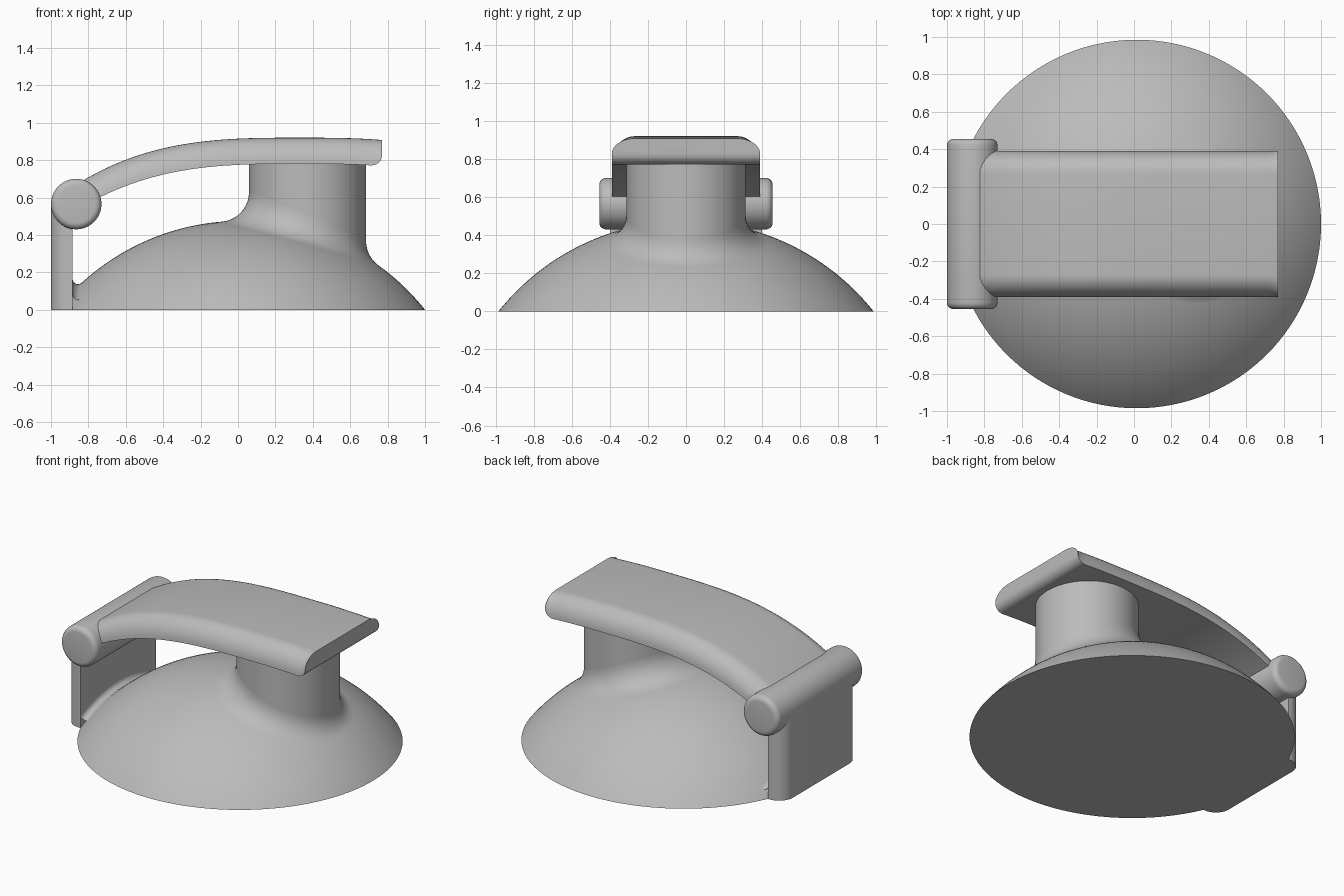
import bpy, bmesh, math
from mathutils import Vector, Matrix

if "Cube" in bpy.data.objects:
    bpy.data.objects.remove(bpy.data.objects["Cube"], do_unlink=True)

grey = bpy.data.materials.new("plain grey")
grey.use_nodes = True
grey.diffuse_color = (0.5, 0.5, 0.5, 1)
grey.node_tree.nodes["Principled BSDF"].inputs["Base Color"].default_value = (0.5, 0.5, 0.5, 1)

# Main sizes
DOME_X, DOME_R, DOME_H = 0.015, 0.985, 0.475
SPHERE_R = (DOME_R ** 2 + DOME_H ** 2) / (2 * DOME_H)
SPHERE_C = Vector((DOME_X, 0, DOME_H - SPHERE_R))
NECK_X, NECK_R = 0.372, 0.313
HINGE_X, HINGE_Z, HINGE_R = -0.865, 0.565, 0.135
PLATE_IN, PLATE_W = -0.885, 0.4


def finish(name, bm, closed=True, angle=35):
    if closed:
        bmesh.ops.recalc_face_normals(bm, faces=bm.faces)
    mesh = bpy.data.meshes.new(name)
    bm.to_mesh(mesh)
    bm.free()
    ob = bpy.data.objects.new(name, mesh)
    bpy.context.collection.objects.link(ob)
    mesh.materials.append(grey)
    bpy.ops.object.select_all(action='DESELECT')
    ob.select_set(True)
    bpy.context.view_layer.objects.active = ob
    bpy.ops.object.shade_smooth_by_angle(angle=math.radians(angle))
    return ob


def loft(rows, caps=False, ring=False):
    """Skin a list of point rows; ring joins the points within each row."""
    bm = bmesh.new()
    grid = [[bm.verts.new(p) for p in row] for row in rows]
    n = len(grid[0])
    for a, b in zip(grid, grid[1:]):
        for j in range(n if ring else n - 1):
            k = (j + 1) % n
            bm.faces.new((a[j], a[k], b[k], b[j]))
    if caps:
        bm.faces.new(grid[0])
        bm.faces.new(grid[-1])
    return bm


def fillet_row(wall, normal, rho, steps=10):
    """Rolling-ball arc from an upright wall down onto the dome."""
    ball = wall + normal * rho
    flat = ball.xy - SPHERE_C.xy
    ball.z = SPHERE_C.z + math.sqrt((SPHERE_R + rho) ** 2 - flat.length_squared)
    start, end = -normal, (SPHERE_C - ball).normalized()
    return [ball + rho * start.slerp(end, t / steps) for t in range(steps + 1)]


# Dome: spherical cap with a flat base
rows = []
half = math.asin(DOME_R / SPHERE_R)
for i in range(1, 33):
    a = half * i / 32
    r, z = SPHERE_R * math.sin(a), SPHERE_C.z + SPHERE_R * math.cos(a)
    rows.append([(DOME_X + r * math.cos(t), r * math.sin(t), max(z, 0))
                 for t in (math.tau * j / 128 for j in range(128))])
finish("dome", loft(rows, caps=True, ring=True))

# Neck with its blend into the dome
bm = bmesh.new()
bmesh.ops.create_cone(bm, cap_ends=True, segments=96, radius1=NECK_R, radius2=NECK_R,
                      depth=0.55, matrix=Matrix.Translation((NECK_X, 0, 0.525)))
finish("neck", bm)
rows = []
for i in range(97):
    t = math.tau * i / 96
    d = Vector((math.cos(t), math.sin(t), 0))
    rows.append(fillet_row(Vector((NECK_X, 0, 0)) + d * NECK_R, d, 0.16))
finish("neck_blend", loft(rows), closed=False)

# Lever: flat underside, rounded upper edges, drooping toward the hinge
HALF_W, EDGE, THICK, X_END, TIP_R = 0.39, 0.12, 0.14, 0.77, 0.06
xs = [-0.88 + (X_END - TIP_R + 0.88) * i / 40 for i in range(41)]
xs += [X_END - TIP_R + TIP_R * math.sin(math.radians(a)) for a in range(15, 91, 15)]
rows = []
for x in xs:
    top = 0.92 - 0.147 * abs(x - 0.33) ** 3
    over = max(0, x - X_END + TIP_R)
    lift = TIP_R - math.sqrt(max(0, TIP_R ** 2 - over ** 2))
    low = top - THICK + lift
    arc = [(HALF_W - EDGE + EDGE * math.cos(a), low + (top - low) * math.sin(a))
           for a in (math.pi / 2 * k / 10 for k in range(11))]
    rows.append([(x, y, z) for y, z in arc] + [(x, -y, z) for y, z in reversed(arc)])
finish("lever", loft(rows, caps=True, ring=True))

# Hinge roller with rounded ends
bm = bmesh.new()
bmesh.ops.create_cone(bm, cap_ends=True, segments=64, radius1=HINGE_R, radius2=HINGE_R, depth=0.91,
                      matrix=Matrix.Translation((HINGE_X, 0, HINGE_Z)) @ Matrix.Rotation(math.pi / 2, 4, 'X'))
rims = [e for e in bm.edges if abs(e.verts[0].co.y - e.verts[1].co.y) < 0.01]
bmesh.ops.bevel(bm, geom=rims, offset=0.035, segments=5, profile=0.5, affect='EDGES')
finish("hinge_roller", bm)

# Upright hinge plate with rounded outer corners
bm = bmesh.new()
thick = PLATE_IN + 1
bmesh.ops.create_cube(bm, size=1, matrix=Matrix.Translation((-1 + thick / 2, 0, HINGE_Z / 2))
                      @ Matrix.Diagonal((thick, 2 * PLATE_W, HINGE_Z, 1)))
outer = [e for e in bm.edges if all(v.co.x < -0.99 for v in e.verts)
         and abs(e.verts[0].co.z - e.verts[1].co.z) > 0.1]
bmesh.ops.bevel(bm, geom=outer, offset=0.1, segments=10, profile=0.5, affect='EDGES')
finish("hinge_plate", bm)

# Small blend where the plate meets the dome
rows = [fillet_row(Vector((PLATE_IN, PLATE_W * (i / 16 - 1), 0)), Vector((1, 0, 0)), 0.03)
        for i in range(33)]
finish("plate_blend", loft(rows), closed=False)
